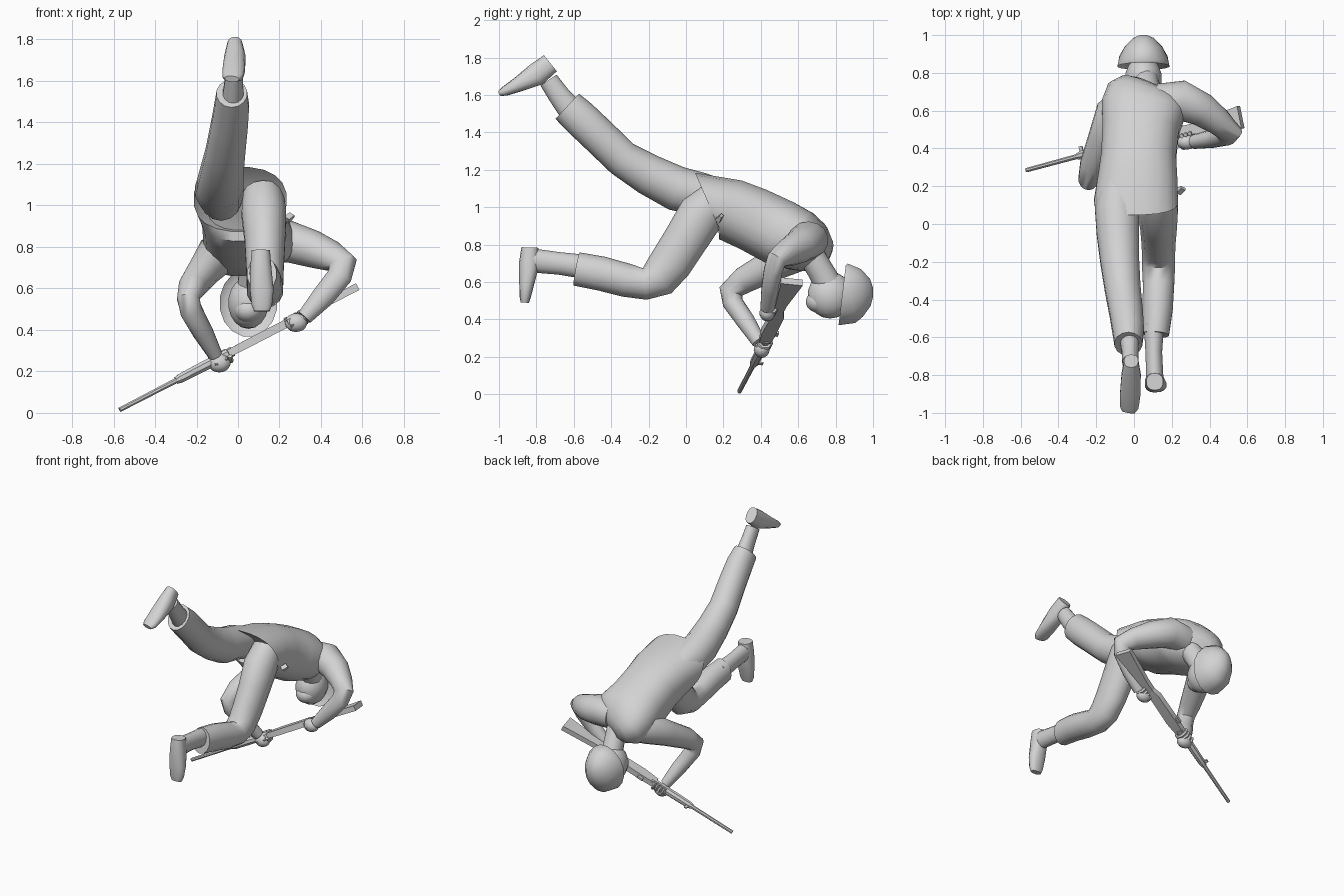
import bpy, bmesh, math
from mathutils import Vector

grey = bpy.data.materials.new("plain_grey")
grey.diffuse_color = (0.65, 0.65, 0.65, 1)
X, Y = Vector((1, 0, 0)), Vector((0, 1, 0))


def finish(name, bm, angle):
    bmesh.ops.recalc_face_normals(bm, faces=bm.faces)
    me = bpy.data.meshes.new(name)
    bm.to_mesh(me)
    bm.free()
    me.materials.append(grey)
    ob = bpy.data.objects.new(name, me)
    bpy.context.collection.objects.link(ob)
    bpy.ops.object.select_all(action='DESELECT')
    ob.select_set(True)
    bpy.context.view_layer.objects.active = ob
    bpy.ops.object.shade_smooth_by_angle(angle=math.radians(angle))
    return ob


def loft(name, rings, ref=X, n=14, angle=50, start=None, power=1.0):
    """Rings are (x, y, z, half size along ref, half size across); start tilts the first two rings.
    A power under 1 makes the rings boxier."""
    bm = bmesh.new()
    pts = [Vector(r[:3]) for r in rings]
    segs = [(b - a).normalized() for a, b in zip(pts, pts[1:])]
    bend = lambda c: math.copysign(abs(c) ** power, c)
    loops = []
    for i, r in enumerate(rings):
        t = (segs[max(i - 1, 0)] + segs[min(i, len(segs) - 1)]).normalized()
        if start and i < 2:
            t = Vector(start).normalized()
        s = (ref - t * ref.dot(t)).normalized()
        u = t.cross(s)
        k = math.sqrt(2) if n == 4 else 1
        ang = [(j + 0.5) * math.tau / n for j in range(n)]
        loops.append([bm.verts.new(pts[i] + s * r[3] * k * bend(math.cos(a)) + u * r[4] * k * bend(math.sin(a)))
                      for a in ang])
    for a, b in zip(loops, loops[1:]):
        for j in range(n):
            bm.faces.new((a[j], a[(j + 1) % n], b[(j + 1) % n], b[j]))
    bm.faces.new(loops[0][::-1])
    bm.faces.new(loops[-1])
    return finish(name, bm, angle)


def ball(name, c, size):
    bm = bmesh.new()
    bmesh.ops.create_uvsphere(bm, u_segments=14, v_segments=9, radius=1)
    for v in bm.verts:
        v.co = Vector(c) + Vector([a * b for a, b in zip(v.co, size)])
    return finish(name, bm, 60)


# Jacket, with the hem turned inward
loft("jacket", [
    (0.02, 0.20, 0.99, .17, .12), (0.01, 0.115, 1.03, .225, .17),
    (0.02, 0.24, 0.985, .212, .17), (0.025, 0.36, 0.935, .20, .175), (0.035, 0.50, 0.865, .205, .18),
    (0.05, 0.61, 0.82, .225, .165), (0.065, 0.67, 0.79, .215, .14), (0.085, 0.71, 0.772, .17, .095),
    (0.095, 0.73, 0.765, .11, .055)], n=20, start=(0, .93, .4), power=.85)
loft("belt_tab", [(0.235, 0.17, 0.93, .015, .015), (0.26, 0.19, 0.955, .015, .008)], n=4)

# Raised leg
loft("raised_trouser_leg", [
    (-0.08, 0.20, 1.03, .10, .11), (-0.09, 0.08, 1.07, .12, .115), (-0.085, -0.05, 1.10, .115, .12),
    (-0.075, -0.20, 1.175, .105, .11), (-0.06, -0.34, 1.26, .097, .098), (-0.04, -0.48, 1.395, .09, .098),
    (-0.03, -0.57, 1.48, .085, .098), (-0.03, -0.635, 1.54, .075, .092)])
loft("raised_ankle", [
    (-0.025, -0.60, 1.50, .055, .07), (-0.02, -0.68, 1.60, .045, .058), (-0.02, -0.735, 1.68, .043, .052)])
loft("raised_boot", [
    (-0.015, -0.725, 1.77, .038, .055), (-0.015, -0.80, 1.71, .052, .062), (-0.02, -0.90, 1.655, .055, .04),
    (-0.025, -0.97, 1.62, .05, .026), (-0.03, -0.995, 1.61, .035, .015)], power=.85)

# Bent leg
loft("bent_trouser_leg", [
    (0.12, 0.17, 1.05, .10, .10), (0.125, 0.08, 0.96, .11, .125), (0.13, 0.0, 0.83, .10, .118),
    (0.13, -0.08, 0.705, .093, .115), (0.13, -0.145, 0.625, .09, .108), (0.13, -0.22, 0.59, .09, .085),
    (0.13, -0.32, 0.61, .085, .09), (0.125, -0.45, 0.645, .082, .092), (0.115, -0.585, 0.67, .072, .09)])
loft("bent_ankle", [
    (0.105, -0.53, 0.68, .055, .065), (0.105, -0.68, 0.70, .045, .06), (0.11, -0.82, 0.715, .047, .064)])
loft("bent_boot", [
    (0.11, -0.835, 0.785, .045, .045), (0.11, -0.838, 0.70, .052, .055), (0.115, -0.852, 0.59, .058, .04),
    (0.115, -0.86, 0.52, .05, .03), (0.115, -0.862, 0.49, .038, .022)], power=.85)

# Right and left sleeves
loft("right_sleeve", [
    (0.13, 0.645, 0.82, .10, .10), (0.25, 0.655, 0.825, .108, .10), (0.36, 0.605, 0.79, .09, .09),
    (0.45, 0.54, 0.755, .072, .075), (0.505, 0.485, 0.72, .055, .07), (0.49, 0.465, 0.66, .05, .06),
    (0.41, 0.45, 0.56, .048, .055), (0.32, 0.435, 0.46, .038, .038)], ref=Y)
loft("left_sleeve", [
    (-0.03, 0.66, 0.78, .09, .10), (-0.11, 0.58, 0.755, .10, .105), (-0.165, 0.45, 0.685, .08, .085),
    (-0.22, 0.31, 0.61, .068, .072), (-0.24, 0.24, 0.55, .055, .065), (-0.225, 0.25, 0.49, .055, .055),
    (-0.17, 0.32, 0.39, .05, .05), (-0.11, 0.39, 0.28, .035, .038)])

# Neck, head and helmet
loft("neck", [(0.08, 0.66, 0.76, .07, .07), (0.07, 0.72, 0.66, .068, .07), (0.06, 0.77, 0.57, .07, .075)])
ball("head", (0.05, 0.77, 0.53), (.10, .12, .125))
ball("chin", (0.05, 0.71, 0.495), (.07, .07, .06))
loft("helmet", [
    (0.05, 0.86, 0.53, .11, .13), (0.05, 0.835, 0.53, .14, .165), (0.05, 0.885, 0.54, .13, .163),
    (0.05, 0.94, 0.543, .10, .13), (0.05, 0.985, 0.545, .055, .075), (0.05, 1.0, 0.545, .018, .025)],
    n=16, start=(0, 1, -.12))

# Rifle, laid along one line from muzzle to butt
muzzle, reach = Vector((-0.57, 0.285, 0.015)), Vector((1.13, 0.305, 0.585))
up = (Y - reach * Y.dot(reach) / reach.length_squared).normalized()


def gun(name, parts, n=4):
    loft(name, [tuple(muzzle + reach * t + up * off) + (tall, wide) for t, off, tall, wide in parts],
         ref=up, n=n, angle=35)


gun("barrel", [(0, 0, .012, .012), (.27, 0, .014, .014)], 8)
gun("handguard", [(.24, 0, .018, .018), (.26, 0, .024, .024), (.34, 0, .026, .026), (.48, 0, .028, .026)], 8)
gun("receiver", [(.46, -.005, .03, .018), (.54, -.01, .038, .02), (.70, -.01, .035, .02), (.74, -.015, .024, .016)])
gun("stock", [(.72, -.015, .024, .016), (.80, -.022, .03, .018), (1.0, -.025, .06, .018)])
gun("front_sight", [(.255, .03, .018, .005), (.27, .03, .018, .005)])
gun("rear_sight", [(.52, .035, .012, .008), (.55, .035, .012, .008)])
gun("pistol_grip", [(.70, -.06, .04, .014), (.735, -.06, .04, .014)])

# Hands, each with four curled fingers around the rifle
for side, c, t0, off in (("right", (0.28, 0.435, 0.435), .71, -.07), ("left", (-0.09, 0.405, 0.24), .40, -.005)):
    ball(side + "_hand", c, (.055, .042, .045))
    across = reach.normalized().cross(up)
    for i in range(4):
        mid = muzzle + reach * (t0 + i * .019) + up * off
        path = []
        for a in (200, 250, 300, 350, 400):
            a = math.radians(a)
            path.append(tuple(mid + up * math.cos(a) * .036 + across * math.sin(a) * .04) + (.012, .012))
        loft(f"{side}_finger_{i + 1}", path, ref=reach.normalized(), n=6)
